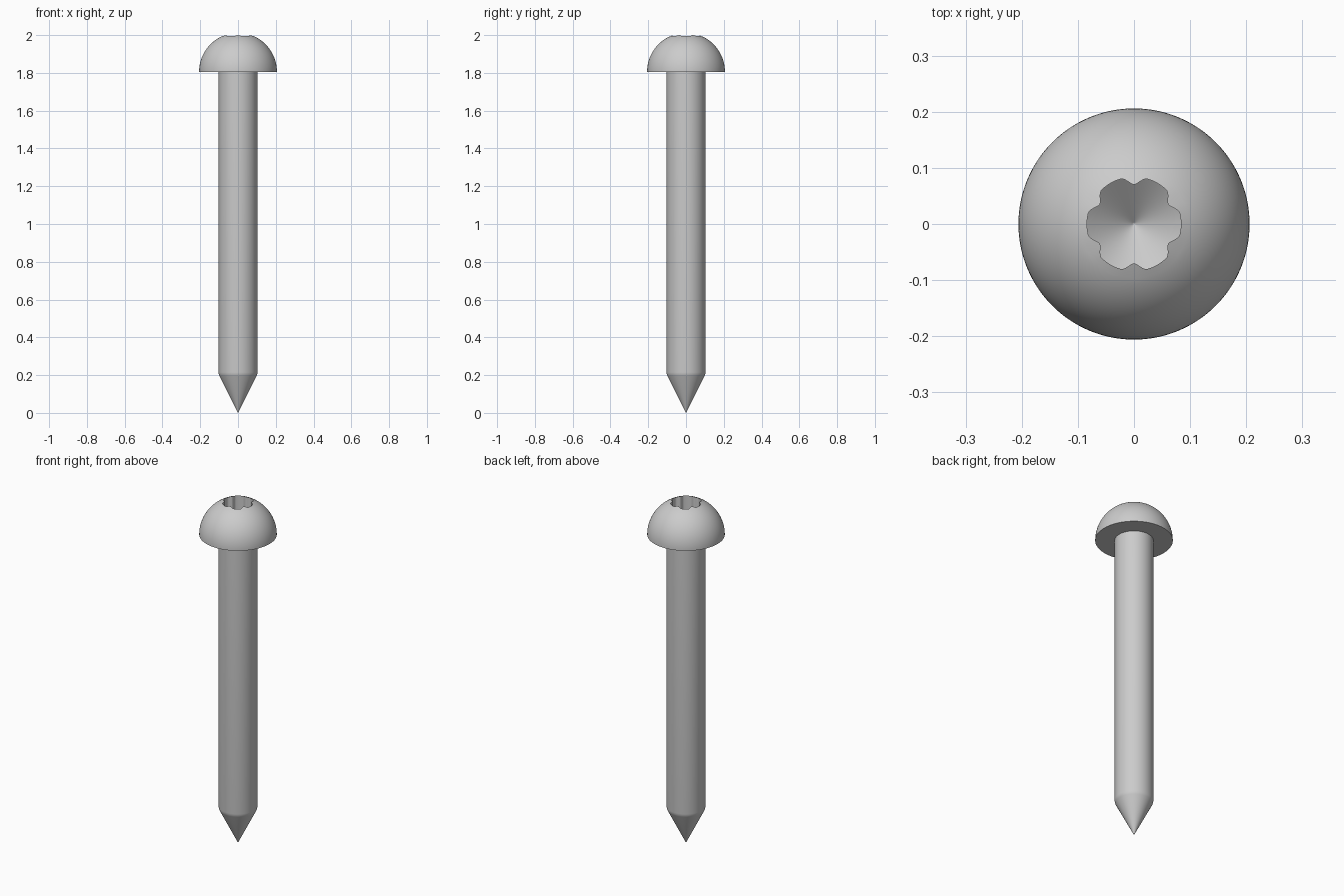
import bpy, bmesh, math

if "Cube" in bpy.data.objects:
    bpy.data.objects.remove(bpy.data.objects["Cube"])

SEG = 144                      # segments round the axis
HEAD_R, HEAD_Z = 0.206, 1.806  # dome radius and underside height
SHAFT_R = 0.103

steel = bpy.data.materials.new("steel grey")
steel.diffuse_color = (0.6, 0.6, 0.6, 1)
steel.use_nodes = True
steel.node_tree.nodes["Principled BSDF"].inputs["Base Color"].default_value = steel.diffuse_color


def lobe(a):
    """Radius of the six-lobed socket outline at angle a."""
    from_valley = abs((math.degrees(a) % 60) - 30)
    t = min(from_valley / 17, 1)
    return 0.0702 + 0.0135 * t * t * (3 - 2 * t)


def dome_z(r):
    return HEAD_Z + math.sqrt(max(HEAD_R ** 2 - r ** 2, 0))


def skin(name, rings):
    """Join rings, each a function angle -> (radius, z) or a height for a pole."""
    bm = bmesh.new()
    rows = []
    for ring in rings:
        if callable(ring):
            row = []
            for i in range(SEG):
                a = 2 * math.pi * i / SEG
                r, z = ring(a)
                row.append(bm.verts.new((r * math.cos(a), r * math.sin(a), z)))
        else:
            row = [bm.verts.new((0, 0, ring))] * SEG
        rows.append(row)
    for low, high in zip(rows, rows[1:]):
        for i in range(SEG):
            j = (i + 1) % SEG
            corners = dict.fromkeys((low[i], low[j], high[j], high[i]))
            bm.faces.new(list(corners))
    bmesh.ops.recalc_face_normals(bm, faces=bm.faces)
    mesh = bpy.data.meshes.new(name)
    bm.to_mesh(mesh)
    bm.free()
    mesh.materials.append(steel)
    obj = bpy.data.objects.new(name, mesh)
    bpy.context.collection.objects.link(obj)
    bpy.ops.object.select_all(action='DESELECT')
    obj.select_set(True)
    bpy.context.view_layer.objects.active = obj
    bpy.ops.object.shade_smooth_by_angle(angle=math.radians(30))
    return obj


def circle(r, z):
    return lambda a: (r, z)


# Domed head: underside, dome, lobed rim, straight socket wall, conical floor
head = [HEAD_Z, circle(SHAFT_R, HEAD_Z)]
STEPS = 20
for k in range(STEPS + 1):
    t = math.radians(62) * k / STEPS
    head.append(circle(HEAD_R * math.cos(t), HEAD_Z + HEAD_R * math.sin(t)))
floor_z = 1.84
head += [
    lambda a: (lobe(a), dome_z(lobe(a))),
    lambda a: (lobe(a), floor_z + 0.8 * lobe(a)),
    circle(0.035, floor_z + 0.028),
    circle(0.003, floor_z + 0.0024),
    floor_z,
]
skin("screw_head", head)

# Plain shaft running into a pointed tip
skin("shaft", [
    0.0,
    circle(0.002, 0.004),
    circle(0.0985, 0.196),
    circle(0.102, 0.205),
    circle(SHAFT_R, 0.215),
    circle(SHAFT_R, HEAD_Z),
    HEAD_Z,
])
